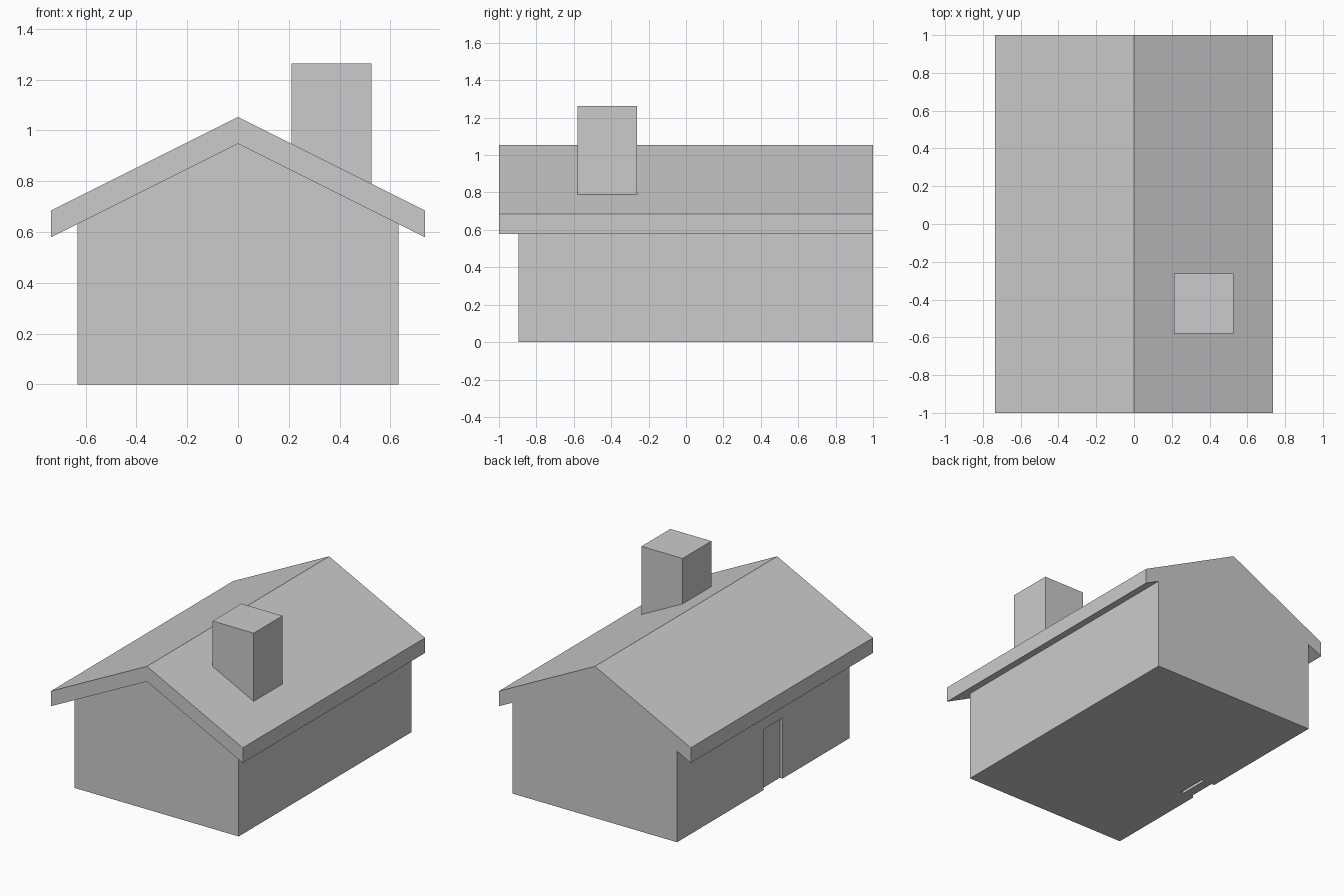
import bpy, bmesh

if "Cube" in bpy.data.objects:
    bpy.data.objects.remove(bpy.data.objects["Cube"])

U = 2 / 19  # building module: the roof is 19 modules long


def prism(name, profile, y0, y1):
    """Extrude an x-z profile (in modules) from y0 to y1."""
    bm = bmesh.new()
    face = bm.faces.new([bm.verts.new((x * U, y0 * U, z * U)) for x, z in profile])
    ext = bmesh.ops.extrude_face_region(bm, geom=[face])
    moved = [v for v in ext["geom"] if isinstance(v, bmesh.types.BMVert)]
    bmesh.ops.translate(bm, verts=moved, vec=(0, (y1 - y0) * U, 0))
    bmesh.ops.recalc_face_normals(bm, faces=bm.faces)
    mesh = bpy.data.meshes.new(name)
    bm.to_mesh(mesh)
    bm.free()
    ob = bpy.data.objects.new(name, mesh)
    bpy.context.collection.objects.link(ob)
    return ob


def box(name, x0, x1, y0, y1, z0, z1):
    return prism(name, [(x0, z0), (x1, z0), (x1, z1), (x0, z1)], y0, y1)


# Gabled walls, flush with the roof at the back
walls = prism("walls", [(-6, 0), (6, 0), (6, 6), (0, 9), (-6, 6)], -8.5, 9.5)

# Roof slab with overhanging eaves
prism("roof", [(-7, 5.5), (0, 9), (7, 5.5), (7, 6.5), (0, 10), (-7, 6.5)], -9.5, 9.5)

# Chimney, sunk into the right roof slope
box("chimney", 2, 5, -5.5, -2.5, 6.6, 12)

# Doorway recess in the left wall
cutter = box("doorway_cutter", -7, -5, -1.5, 0.5, -1, 4)
cutter.hide_render = True
cutter.display_type = 'WIRE'
cut = walls.modifiers.new("doorway", 'BOOLEAN')
cut.operation = 'DIFFERENCE'
cut.solver = 'EXACT'
cut.object = cutter

# Door leaf set slightly back in the doorway
box("door", -5.8, -5.2, -1.5, 0.5, 0, 4)
